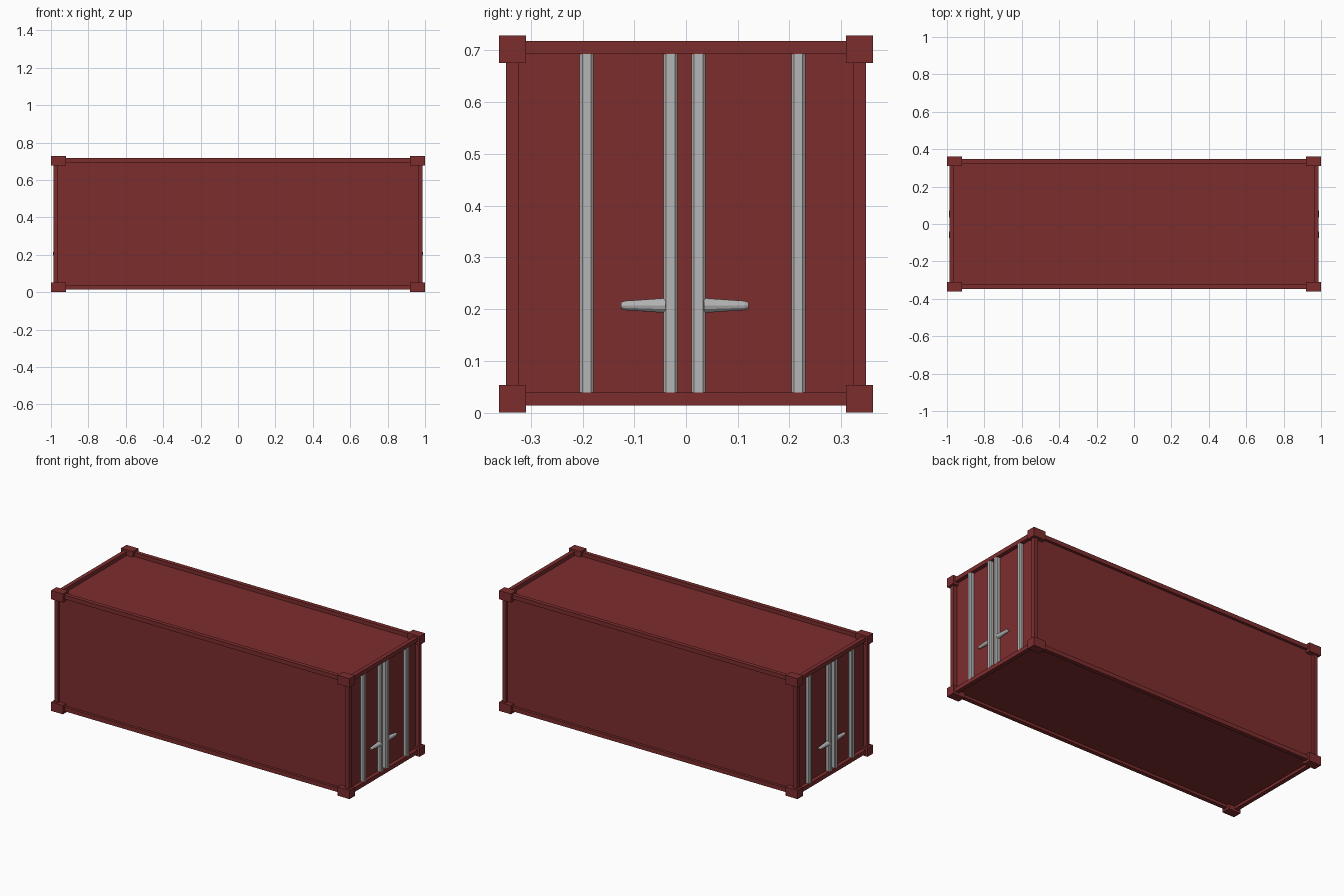
import bpy
import bmesh
import math
from mathutils import Matrix, Vector

cube = bpy.data.objects.get("Cube")
if cube:
    bpy.data.objects.remove(cube)


def material(name, rgb):
    m = bpy.data.materials.new(name)
    m.use_nodes = True
    m.diffuse_color = (*rgb, 1)
    m.node_tree.nodes["Principled BSDF"].inputs["Base Color"].default_value = (*rgb, 1)
    return m


RED = material("oxide red paint", (0.205, 0.026, 0.027))
STEEL = material("bare steel", (0.46, 0.46, 0.46))


def finish(name, bm, mat):
    bmesh.ops.recalc_face_normals(bm, faces=bm.faces)
    mesh = bpy.data.meshes.new(name)
    bm.to_mesh(mesh)
    bm.free()
    mesh.materials.append(mat)
    ob = bpy.data.objects.new(name, mesh)
    bpy.context.collection.objects.link(ob)
    return ob


def box(name, lo, hi, mat=RED):
    lo, hi = Vector(lo), Vector(hi)
    bm = bmesh.new()
    bmesh.ops.create_cube(bm, size=1, matrix=Matrix.Translation((lo + hi) / 2)
                          @ Matrix.Diagonal((*(hi - lo), 1)))
    return finish(name, bm, mat)


def handle(name, x, y, z, side):
    """Tapered round grip turned along y, pointing to the given side."""
    profile = [(0, 0), (0, .0145), (.025, .0125), (.055, .0105),
               (.078, .009), (.086, .006), (.086, 0)]
    bm = bmesh.new()
    verts = [bm.verts.new((x + r, y + side * d, z)) for d, r in profile]
    edges = [bm.edges.new(pair) for pair in zip(verts, verts[1:])]
    bmesh.ops.spin(bm, geom=verts + edges, cent=(x, y, z), axis=(0, 1, 0),
                   angle=math.tau, steps=12)
    bmesh.ops.remove_doubles(bm, verts=bm.verts, dist=0.0001)
    return finish(name, bm, STEEL)


# Outer frame extents and the size of its members
X, Y, Z0, Z1 = 0.987, 0.348, 0.014, 0.718
BEAM = 0.025
LOW, HIGH = Z0 + BEAM, Z1 - BEAM

# Recessed walls, roof, floor and end doors
box("body_panels", (-0.964, -0.332, 0.03), (0.964, 0.332, 0.695))

SIDES = (("left", 1), ("right", -1))
DEPTHS = (("back", 1), ("front", -1))
LEVELS = (("bottom", Z0, LOW), ("top", HIGH, Z1))


def span(s, inner, outer):
    return sorted((s * inner, s * outer))


# Long rails
for depth, sy in DEPTHS:
    y0, y1 = span(sy, Y - BEAM, Y)
    for level, z0, z1 in LEVELS:
        box(f"{level}_{depth}_rail", (-X, y0, z0), (X, y1, z1))

for side, sx in SIDES:
    x0, x1 = span(sx, X - BEAM, X)
    # End rails
    for level, z0, z1 in LEVELS:
        box(f"{level}_{side}_end_rail", (x0, -Y + BEAM, z0), (x1, Y - BEAM, z1))

    # Corner posts and corner blocks
    cx0, cx1 = span(sx, 0.92, 1)
    for depth, sy in DEPTHS:
        y0, y1 = span(sy, Y - BEAM, Y)
        box(f"{side}_{depth}_post", (x0, y0, LOW), (x1, y1, HIGH))
        cy0, cy1 = span(sy, 0.309, 0.361)
        for level, z in (("bottom", 0), ("top", 0.676)):
            box(f"{level}_{side}_{depth}_corner_block",
                (cx0, cy0, z), (cx1, cy1, z + 0.053))

    # Locking bars with chamfered edges
    bar_x = sx * 0.974
    for i, y in enumerate((-0.192, -0.03, 0.024, 0.217)):
        bar = box(f"{side}_locking_bar_{i + 1}", (bar_x - 0.0135, y - 0.0135, LOW),
                  (bar_x + 0.0135, y + 0.0135, HIGH), STEEL)
        bm = bmesh.new()
        bm.from_mesh(bar.data)
        upright = [e for e in bm.edges
                   if abs(e.verts[0].co.z - e.verts[1].co.z) > 0.1]
        bmesh.ops.bevel(bm, geom=upright, offset=0.005, segments=1, affect='EDGES')
        bm.to_mesh(bar.data)
        bm.free()

    # Door handles
    handle(f"{side}_back_handle", sx * 0.976, 0.035, 0.207, 1)
    handle(f"{side}_front_handle", sx * 0.976, -0.04, 0.207, -1)
